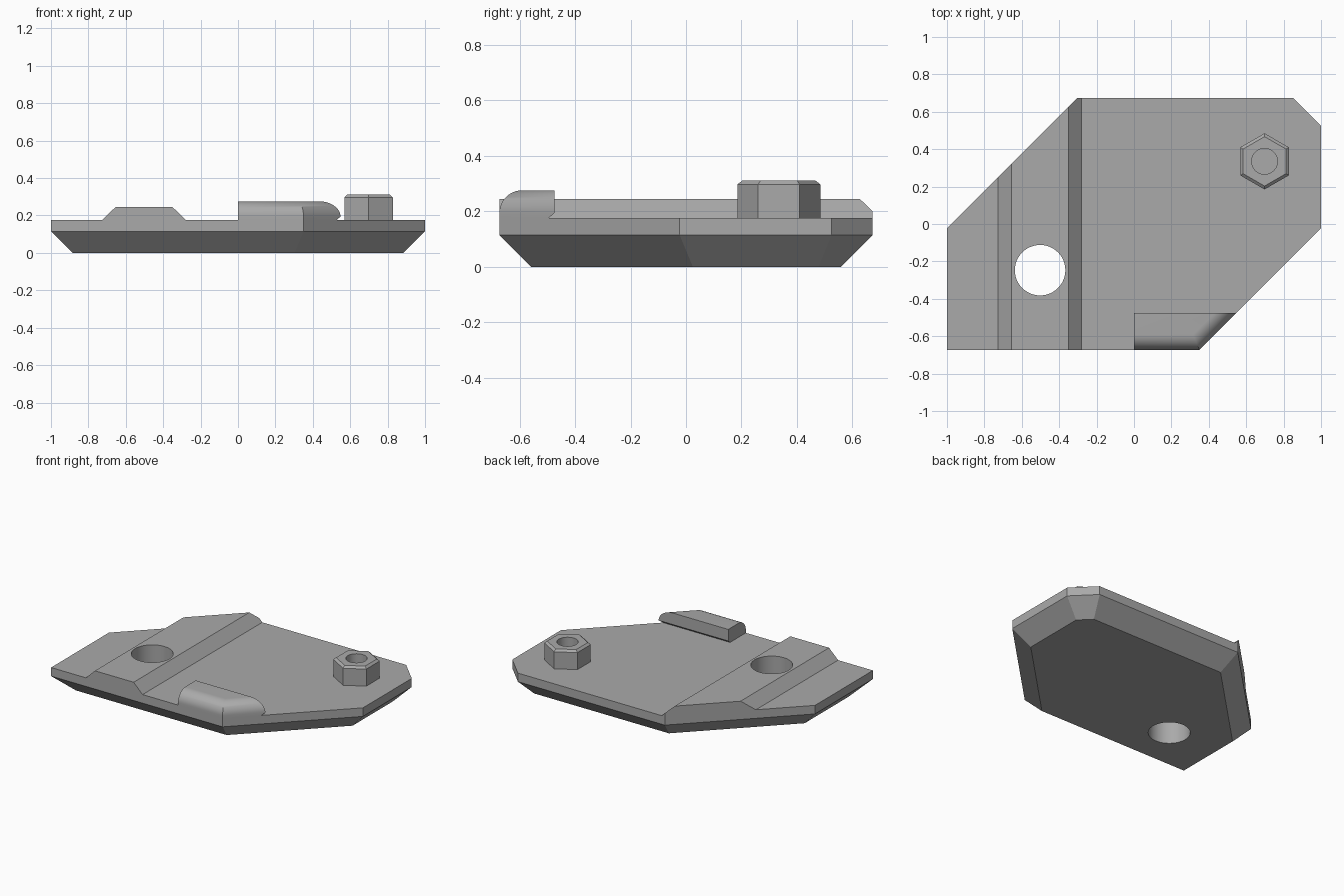
import bpy, bmesh, math
from mathutils import Vector

cube = bpy.data.objects.get("Cube")
if cube:
    bpy.data.objects.remove(cube, do_unlink=True)

grey = bpy.data.materials.new("light grey")
grey.use_nodes = True
colour = (0.4, 0.4, 0.4, 1)
grey.diffuse_color = colour
grey.node_tree.nodes["Principled BSDF"].inputs["Base Color"].default_value = colour

HALF_Y, TOP, RIM, RIDGE = 0.673, 0.176, 0.115, 0.245


def finish(name, bm):
    bmesh.ops.recalc_face_normals(bm, faces=bm.faces)
    mesh = bpy.data.meshes.new(name)
    bm.to_mesh(mesh)
    bm.free()
    mesh.materials.append(grey)
    obj = bpy.data.objects.new(name, mesh)
    bpy.context.collection.objects.link(obj)
    return obj


def loft(name, rings):
    """Closed solid through a stack of equal-length rings."""
    bm = bmesh.new()
    rows = [[bm.verts.new(p) for p in ring] for ring in rings]
    n = len(rows[0])
    for a, b in zip(rows, rows[1:]):
        for i in range(n):
            j = (i + 1) % n
            bm.faces.new((a[i], a[j], b[j], b[i]))
    bm.faces.new(rows[0][::-1])
    bm.faces.new(rows[-1])
    return finish(name, bm)


def circle(x, y, z, r, n, turn=0.0):
    return [(x + r * math.cos(turn + math.tau * i / n),
             y + r * math.sin(turn + math.tau * i / n), z) for i in range(n)]


def drill(obj, x, y, r, low, high):
    cutter = loft(obj.name + "_cutter", [circle(x, y, z, r, 48) for z in (low, high)])
    cutter.hide_render = True
    mod = obj.modifiers.new("hole", 'BOOLEAN')
    mod.operation, mod.object, mod.solver = 'DIFFERENCE', cutter, 'EXACT'
    bpy.context.view_layer.objects.active = obj
    bpy.ops.object.modifier_apply(modifier=mod.name)
    bpy.data.objects.remove(cutter, do_unlink=True)


def smooth(obj, degrees):
    bpy.ops.object.select_all(action='DESELECT')
    obj.select_set(True)
    bpy.context.view_layer.objects.active = obj
    bpy.ops.object.shade_smooth_by_angle(angle=math.radians(degrees))


def slice_off(bm, point, normal):
    """Remove everything beyond a plane and cap the cut."""
    bmesh.ops.bisect_plane(bm, geom=bm.verts[:] + bm.edges[:] + bm.faces[:], dist=1e-5,
                           plane_co=point, plane_no=normal, clear_outer=True)
    rim = [e for e in bm.edges if e.is_boundary]
    if rim:
        bmesh.ops.contextual_create(bm, geom=rim)


# Plate: ridged profile run front to back, trimmed to its outline with a tapered underside
profile = [(-1.1, -0.1), (1.1, -0.1), (1.1, TOP), (-0.28, TOP), (-0.35, RIDGE),
           (-0.655, RIDGE), (-0.726, TOP), (-1.1, TOP)]
bm = bmesh.new()
face = bm.faces.new([bm.verts.new((x, -0.8, z)) for x, z in profile])
ext = bmesh.ops.extrude_face_region(bm, geom=[face])
bmesh.ops.translate(bm, vec=(0, 1.6, 0),
                    verts=[v for v in ext["geom"] if isinstance(v, bmesh.types.BMVert)])
bmesh.ops.recalc_face_normals(bm, faces=bm.faces)
slice_off(bm, Vector((0, 0, 0)), Vector((0, 0, -1)))
outline = [(-1, -HALF_Y), (0.35, -HALF_Y), (1, -0.023), (1, 0.525),
           (0.852, HALF_Y), (-0.304, HALF_Y), (-1, -0.023)]
for i, (x, y) in enumerate(outline):
    nx, ny = outline[(i + 1) % len(outline)]
    out = Vector((ny - y, x - nx, 0)).normalized()
    slice_off(bm, Vector((x, y, RIM)), out)
    slice_off(bm, Vector((x, y, RIM)), (out + Vector((0, 0, -1))).normalized())
plate = finish("base_plate", bm)
drill(plate, -0.502, -0.247, 0.135, -0.2, 0.5)
smooth(plate, 20)

# Rounded guard on the front edge, wrapping onto the diagonal
def guard_ring(d, z, back):
    front, diagonal = -HALF_Y + d, 0.35 + HALF_Y - math.sqrt(2) * d
    return [(0, front, z), (diagonal + front, front, z), (diagonal + back, back, z), (0, back, z)]


R, STEPS = 0.082, 12
rings = [guard_ring(0, TOP, -0.495)]
for i in range(STEPS + 1):
    a = math.pi / 2 * i / STEPS
    rings.append(guard_ring(R * (1 - math.cos(a)), 0.194 + R * math.sin(a), -0.475))
smooth(loft("front_guard", rings), 30)

# Hexagonal nut with a chamfered rim and blind bore
NX, NY = 0.698, 0.335
nut = loft("hex_nut", [circle(NX, NY, z, r, 6, math.pi / 2)
                       for z, r in ((TOP, 0.15), (0.297, 0.15), (0.311, 0.132))])
drill(nut, NX, NY, 0.069, TOP + 0.002, 0.5)
smooth(nut, 20)
